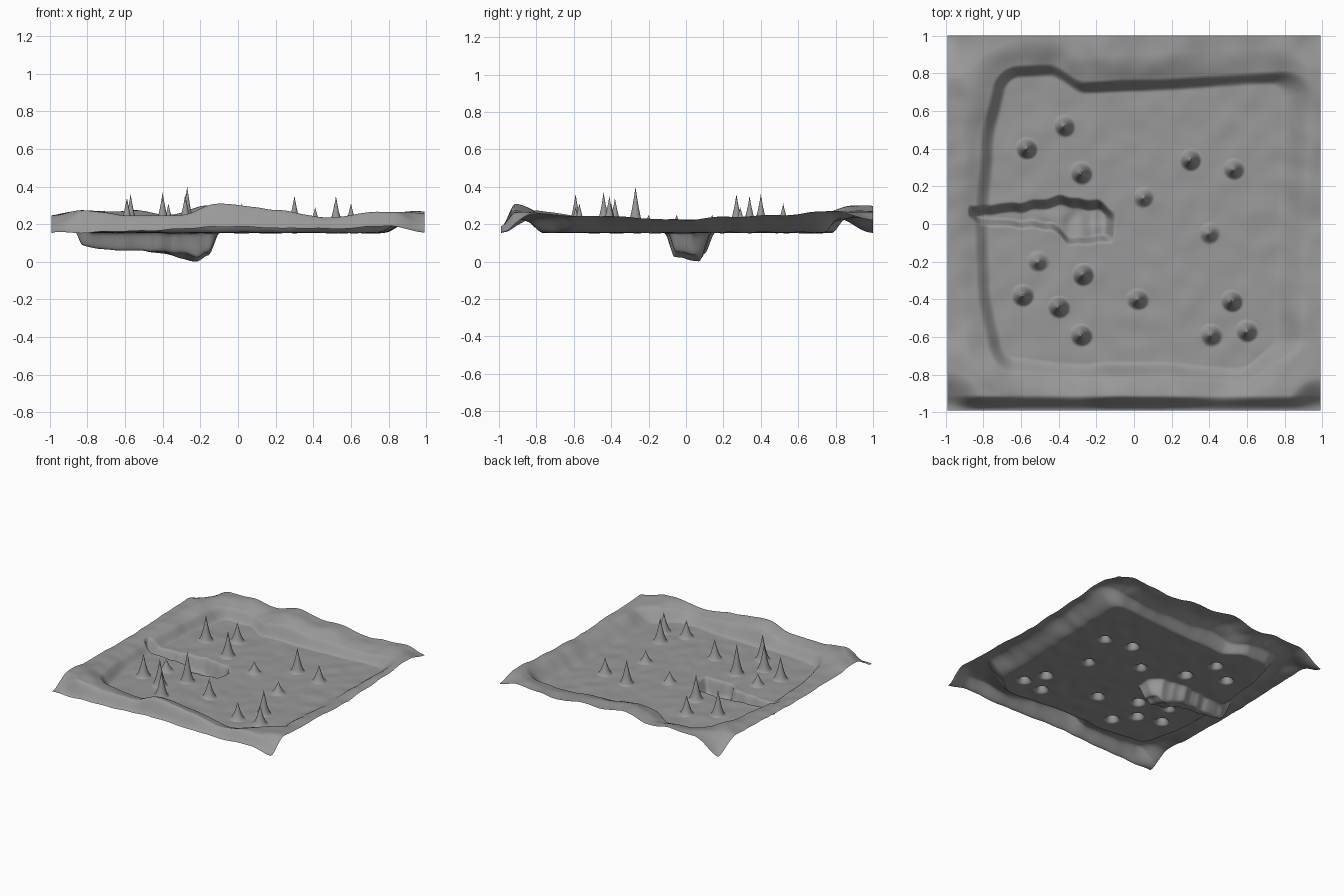
import bpy, bmesh, math
from mathutils import noise, Vector

if "Cube" in bpy.data.objects:
    bpy.data.objects.remove(bpy.data.objects["Cube"])

FLOOR = 0.155
N = 280
ROUND = 0.06


def lerp_pts(pts, t):
    if t <= pts[0][0]:
        return pts[0][1]
    for (a, va), (b, vb) in zip(pts, pts[1:]):
        if t <= b:
            s = (t - a) / (b - a)
            s = s * s * (3 - 2 * s)
            return va + (vb - va) * s
    return pts[-1][1]


def step(a, b, t):
    s = min(1, max(0, (t - a) / (b - a)))
    return s * s * (3 - 2 * s)


# Basin outline: where each bank starts
WEST = [(-0.75, 0.69), (-0.3, 0.76), (0, 0.77), (0.4, 0.74), (0.8, 0.67)]
EAST = [(-0.75, 0.66), (-0.6, 0.74), (0.8, 0.78)]
NORTH = [(-0.75, 0.77), (-0.45, 0.78), (-0.26, 0.69), (0, 0.70), (0.8, 0.74)]
SOUTH = [(-0.75, 0.70), (-0.25, 0.74), (-0.15, 0.73), (0.1, 0.73), (0.55, 0.76), (0.75, 0.69)]
# Crest height of each bank
WEST_H = [(-0.85, 0.27), (-0.5, 0.24), (0, 0.225), (0.5, 0.25), (0.9, 0.275)]
EAST_H = [(-0.9, 0.26), (-0.6, 0.25), (0, 0.225), (0.5, 0.255), (0.9, 0.265)]
NORTH_H = [(-0.9, 0.27), (-0.55, 0.27), (-0.4, 0.25), (-0.15, 0.30), (0.15, 0.265), (0.5, 0.24), (0.8, 0.26)]
SOUTH_H = [(-0.95, 0.26), (-0.83, 0.28), (-0.6, 0.25), (-0.32, 0.25), (-0.1, 0.31), (0.2, 0.28), (0.5, 0.24), (0.8, 0.26)]
FRONT_EDGE = [(-0.9, 0.155), (-0.5, 0.165), (-0.1, 0.185), (0.5, 0.175), (0.8, 0.19)]
# Corner drops: x, y, height, reach
CORNERS = [(-1, -1, 0.155, 0.22), (1, -1, 0.155, 0.19), (-1, 1, 0.155, 0.24), (1, 1, 0.22, 0.19)]

# Spikes: x, y, tip height
SPIKES = [(-0.37, 0.52, 0.31), (-0.57, 0.40, 0.36), (-0.28, 0.27, 0.36), (0.30, 0.34, 0.35),
          (0.53, 0.29, 0.29), (0.05, 0.14, 0.25), (0.40, -0.05, 0.25), (-0.51, -0.20, 0.25),
          (-0.27, -0.27, 0.40), (-0.59, -0.38, 0.34), (-0.40, -0.44, 0.37), (-0.28, -0.59, 0.36),
          (0.02, -0.40, 0.31), (0.52, -0.41, 0.35), (0.41, -0.59, 0.29), (0.60, -0.57, 0.31)]

# Trench: bottom height and both sides along x
TRENCH_Z = [(-0.87, 0.14), (-0.83, 0.09), (-0.72, 0.065), (-0.55, 0.06), (-0.4, 0.045),
            (-0.3, 0.02), (-0.22, 0.0), (-0.16, 0.03), (-0.09, 0.155)]
TRENCH_LO = [(-0.87, 0.03), (-0.8, 0.0), (-0.45, -0.02), (-0.34, -0.10), (-0.1, -0.09)]
TRENCH_HI = [(-0.87, 0.09), (-0.6, 0.11), (-0.38, 0.14), (-0.2, 0.12), (-0.1, 0.06)]


def height(x, y):
    # banks around the basin, with rounded inner corners
    if x < 0:
        dx, hx, wx = -x - lerp_pts(WEST, y), lerp_pts(WEST_H, y), 0.08
    else:
        dx, hx, wx = x - lerp_pts(EAST, y), lerp_pts(EAST_H, y), 0.17
    if y < 0:
        dy, hy, wy = -y - lerp_pts(SOUTH, x), lerp_pts(SOUTH_H, x), 0.09
    else:
        dy, hy, wy = y - lerp_pts(NORTH, x), lerp_pts(NORTH_H, x), 0.07
    px, py = max(0, dx + ROUND), max(0, dy + ROUND)
    d = math.hypot(px, py) - ROUND
    z = FLOOR
    if d > 0:
        k = px * px / (px * px + py * py)
        crest, w = hy + (hx - hy) * k, wy + (wx - wy) * k
        rise = 0.6 * step(0, w, d) + 0.4 * step(0, 0.2, d)
        z += (crest - FLOOR) * rise
        z += 0.012 * rise * noise.noise(Vector((x * 5, y * 5, 1.7)))
    # outer fall-off at the front and left edges, and at the corners
    z += (lerp_pts(FRONT_EDGE, x) - z) * step(0.91, 0.99, -y)
    z += max(0, z - 0.215) * -0.35 * step(0.87, 1.0, -x)
    for cx, cy, cz, reach in CORNERS:
        k = 1 - step(0.0, reach, math.hypot(x - cx, y - cy))
        z += (cz - z) * k
    z += 0.006 * noise.noise(Vector((x * 9, y * 9, 0.3)))
    # trench
    if -0.88 < x < -0.08:
        wob = 0.014 * noise.noise(Vector((x * 14, 0, 4)))
        lo, hi = lerp_pts(TRENCH_LO, x) + wob, lerp_pts(TRENCH_HI, x) + wob
        k = step(lo - 0.012, lo + 0.035, y) * (1 - step(hi - 0.05, hi + 0.01, y))
        k *= step(-0.88, -0.86, x)
        bottom = lerp_pts(TRENCH_Z, x) + 0.2 * max(0, 0.07 - y) * step(-0.5, -0.3, x)
        bottom += 0.012 * noise.noise(Vector((x * 13, y * 13, 8)))
        z += (min(bottom, z) - z) * k
    # spikes
    for sx, sy, tip in SPIKES:
        r = math.hypot(x - sx, y - sy)
        if r < 0.06:
            z = max(z, FLOOR + (tip - FLOOR) * (1 - r / 0.06) ** 1.75)
    return max(z, 0)


# Terrain sheet
bm = bmesh.new()
bmesh.ops.create_grid(bm, x_segments=N, y_segments=N, size=0.99)
for v in bm.verts:
    v.co.y = v.co.y * 1.005 + 0.005
    v.co.z = height(v.co.x, v.co.y)
# pull the closest vertex to each spike tip
for sx, sy, tip in SPIKES:
    near = min(bm.verts, key=lambda v: (v.co.x - sx) ** 2 + (v.co.y - sy) ** 2)
    near.co = (sx, sy, tip)
bm.normal_update()
for f in bm.faces:
    f.smooth = True
me = bpy.data.meshes.new("cave_floor")
bm.to_mesh(me)
bm.free()
obj = bpy.data.objects.new("cave_floor", me)
bpy.context.collection.objects.link(obj)

# Dark stone colour
stone = bpy.data.materials.new("stone")
stone.diffuse_color = (0.32, 0.32, 0.32, 1)
stone.use_nodes = True
stone.node_tree.nodes["Principled BSDF"].inputs["Base Color"].default_value = stone.diffuse_color
me.materials.append(stone)
